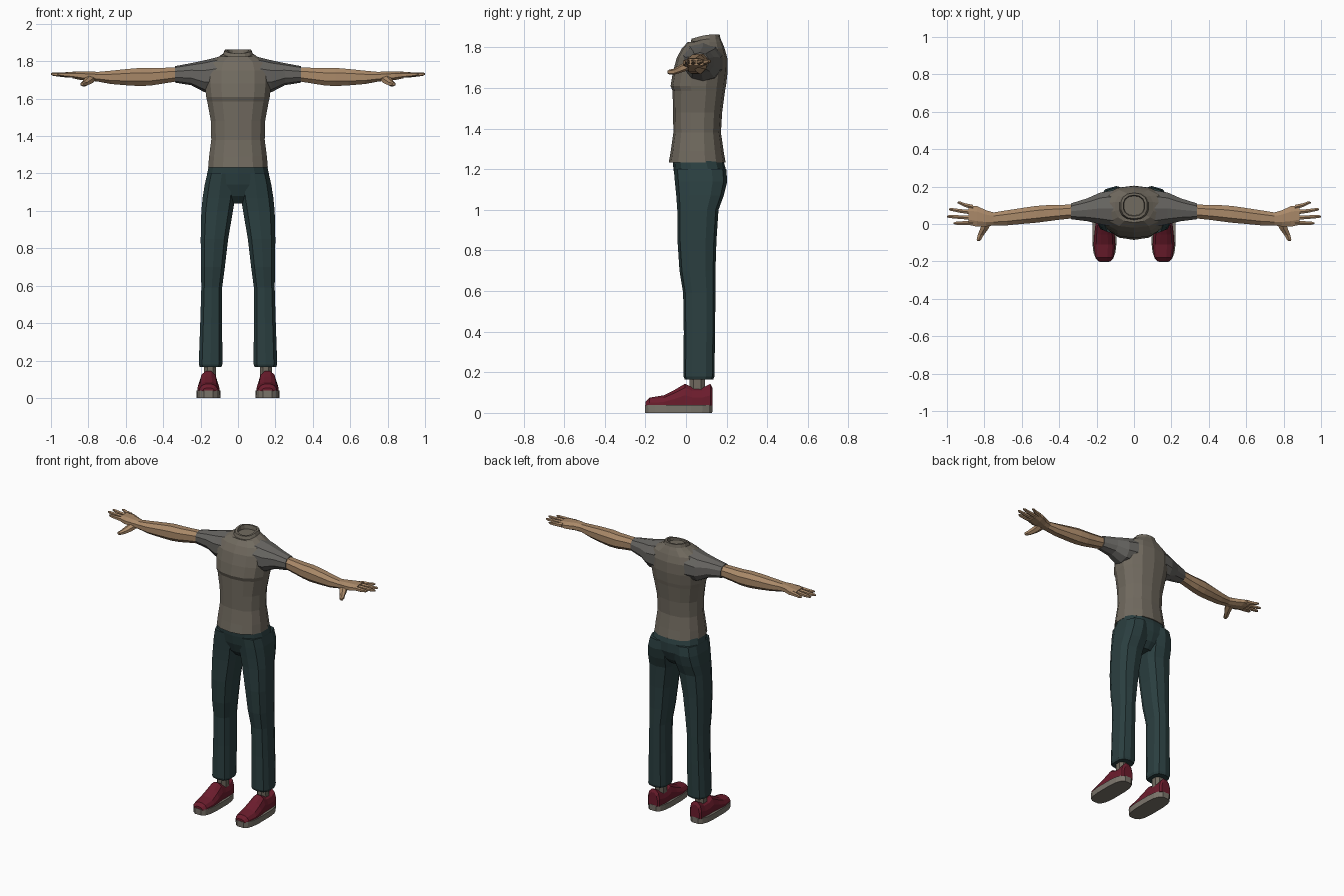
import bpy, bmesh, math


def material(name, rgb):
    m = bpy.data.materials.new(name)
    m.diffuse_color = (*rgb, 1)
    return m


SHIRT = material("warm grey", (0.165, 0.145, 0.115))
SLEEVE = material("cool grey", (0.135, 0.130, 0.120))
SKIN = material("skin", (0.40, 0.25, 0.14))
DENIM = material("dark teal", (0.024, 0.050, 0.052))
RED = material("dark red", (0.15, 0.012, 0.026))
SOLE = material("sole grey", (0.20, 0.18, 0.15))


def loft(name, mat, axis, rings, n=10, p=2.3, mirror=True, floor=None, sag=None):
    """Skin rounded sections along an axis. Ring: position, then low/high on each other axis."""
    bm = bmesh.new()
    others = [i for i in range(3) if i != axis]
    loops = []
    for t, a0, a1, b0, b1 in rings:
        loop = []
        for k in range(n):
            ang = 2 * math.pi * (k + 0.5) / n
            c, s = math.cos(ang), math.sin(ang)
            c = math.copysign(abs(c) ** (2 / p), c)
            s = math.copysign(abs(s) ** (2 / p), s)
            co = [0, 0, 0]
            co[axis] = t
            co[others[0]] = (a0 + a1) / 2 + c * (a1 - a0) / 2
            co[others[1]] = (b0 + b1) / 2 + s * (b1 - b0) / 2
            if floor is not None:
                co[2] = max(co[2], floor)
            if sag and t >= sag:
                co[2] -= 0.02 * max(0, -s)
            loop.append(bm.verts.new(co))
        loops.append(loop)
    for l0, l1 in zip(loops, loops[1:]):
        for k in range(n):
            j = (k + 1) % n
            bm.faces.new((l0[k], l0[j], l1[j], l1[k]))
    bm.faces.new(loops[0])
    bm.faces.new(loops[-1])
    bmesh.ops.recalc_face_normals(bm, faces=bm.faces)
    me = bpy.data.meshes.new(name)
    bm.to_mesh(me)
    bm.free()
    me.materials.append(mat)
    ob = bpy.data.objects.new(name, me)
    bpy.context.collection.objects.link(ob)
    if mirror:
        ob.modifiers.new("mirror", 'MIRROR').use_mirror_merge = False
    return ob


# Shirt body, ending in a collar with a shallow recess
loft("shirt", SHIRT, 2, [
    (1.232, -.163, .163, -.085, .195),
    (1.29, -.158, .158, -.075, .185),
    (1.38, -.146, .146, -.062, .172),
    (1.48, -.148, .148, -.064, .178),
    (1.585, -.168, .168, -.066, .192),
    (1.61, -.174, .174, -.076, .197),
    (1.68, -.182, .182, -.064, .205),
    (1.75, -.180, .180, -.045, .203),
    (1.795, -.160, .160, -.020, .190),
    (1.825, -.105, .105, .008, .178),
    (1.842, -.080, .080, .022, .170),
    (1.862, -.072, .072, .028, .166),
    (1.862, -.058, .058, .042, .154),
    (1.835, -.055, .055, .045, .150)],
    n=14, p=2.35, mirror=False, sag=1.84)

# Sleeves
loft("sleeve", SLEEVE, 0, [
    (.11, -.02, .185, 1.63, 1.822),
    (.18, -.005, .172, 1.635, 1.805),
    (.25, .012, .140, 1.672, 1.79),
    (.337, .024, .112, 1.686, 1.774)])

# Bare arms down to the wrist and palm
loft("arm", SKIN, 0, [
    (.325, .028, .108, 1.69, 1.77),
    (.40, .020, .104, 1.678, 1.768),
    (.46, .012, .104, 1.668, 1.766),
    (.52, .004, .100, 1.664, 1.768),
    (.59, -.002, .090, 1.668, 1.762),
    (.68, -.010, .076, 1.676, 1.752),
    (.75, -.010, .064, 1.690, 1.745),
    (.79, -.016, .076, 1.694, 1.748),
    (.84, -.018, .100, 1.698, 1.748),
    (.885, -.008, .102, 1.708, 1.746)], n=8)

# Fingers: tip x, root y, tip y
for name, tip, y0, y1 in [("index_finger", .965, .006, .004), ("middle_finger", 1.0, .034, .040),
                          ("ring_finger", .99, .062, .078), ("little_finger", .945, .090, .114)]:
    mid, ym = (.87 + tip) / 2, (y0 + y1) / 2
    loft(name, SKIN, 0, [
        (.86, y0 - .014, y0 + .014, 1.711, 1.743),
        (mid, ym - .011, ym + .011, 1.715, 1.741),
        (tip - .012, y1 - .009, y1 + .009, 1.722, 1.740),
        (tip, y1 - .004, y1 + .004, 1.728, 1.737)], n=6)

# Thumbs
loft("thumb", SKIN, 1, [
    (.015, .755, .815, 1.69, 1.735),
    (-.025, .775, .825, 1.675, 1.715),
    (-.06, .802, .838, 1.665, 1.695),
    (-.082, .815, .843, 1.666, 1.690),
    (-.090, .824, .840, 1.671, 1.685)], n=6)

# Trousers: hips and legs
loft("trouser_hips", DENIM, 2, [
    (1.25, -.157, .157, -.066, .182),
    (1.20, -.168, .168, -.062, .196),
    (1.14, -.172, .172, -.052, .196),
    (1.08, -.130, .130, -.030, .172),
    (1.04, -.050, .050, .005, .135)], n=14, p=2.6, mirror=False)
loft("trouser_leg", DENIM, 2, [
    (1.20, .005, .167, -.060, .198),
    (1.14, .008, .181, -.055, .203),
    (1.07, .012, .192, -.048, .186),
    (1.00, .024, .199, -.043, .160),
    (.85, .050, .202, -.042, .150),
    (.70, .068, .200, -.032, .145),
    (.59, .083, .198, -.014, .145),
    (.40, .083, .204, -.011, .143),
    (.18, .081, .212, -.012, .140),
    (.165, .088, .206, -.006, .134)], n=10, p=2.9)

# Socks
loft("sock", SHIRT, 2, [
    (.08, .115, .185, .012, .098),
    (.19, .115, .183, .015, .095)], n=8)

# Shoes: upper and sole
loft("shoe_upper", RED, 1, [
    (-.200, .125, .190, .010, .055),
    (-.180, .108, .207, .000, .076),
    (-.110, .098, .218, -.012, .088),
    (-.055, .102, .214, -.020, .116),
    (-.005, .108, .208, -.025, .146),
    (.030, .106, .208, -.020, .128),
    (.080, .106, .206, -.020, .126),
    (.120, .112, .202, -.025, .145),
    (.130, .122, .192, -.020, .125)], n=12, floor=.036)
loft("shoe_sole", SOLE, 2, [
    (0, .094, .222, -.203, .131),
    (.040, .092, .224, -.205, .133)], n=16, p=3.2)
